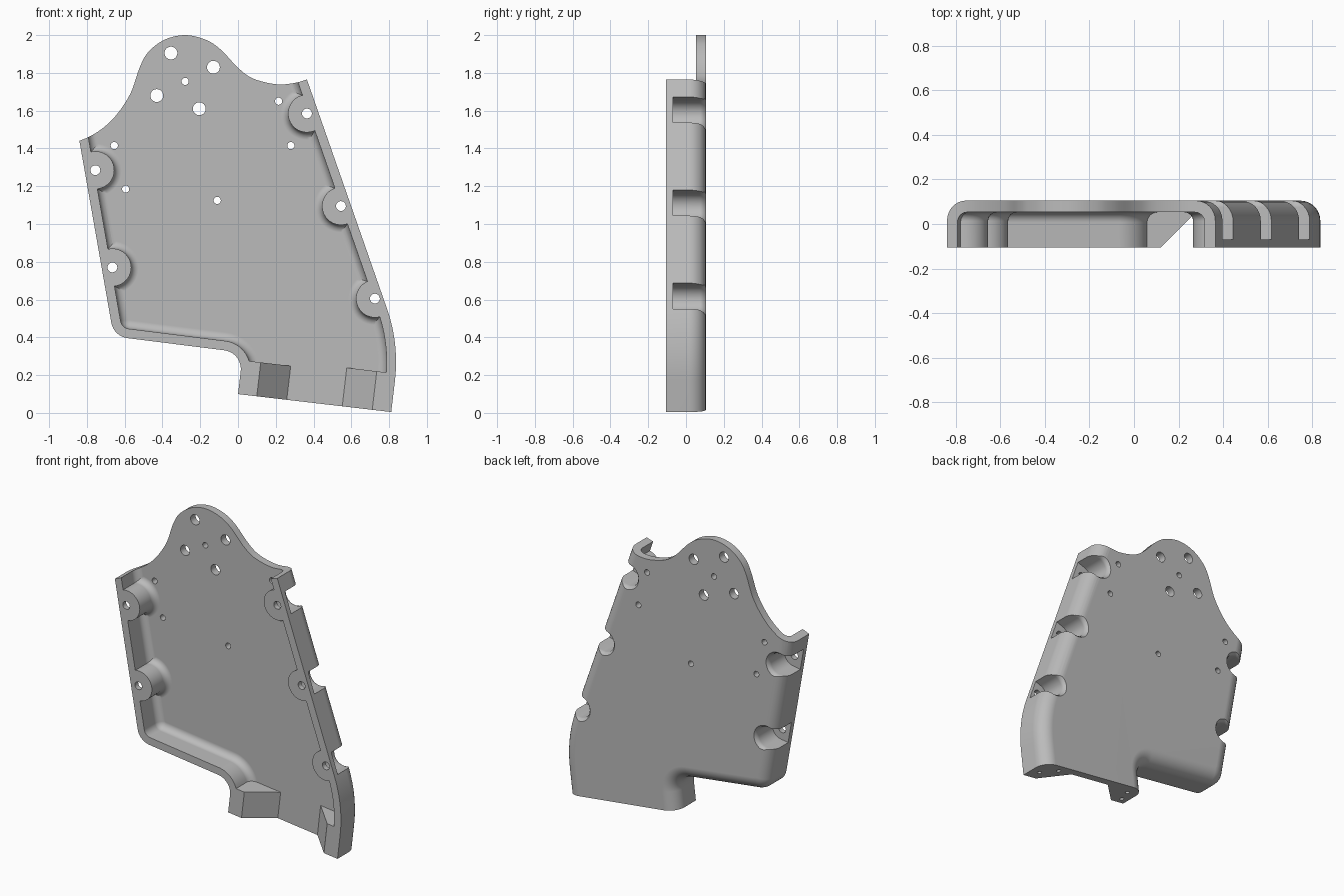
import bpy, bmesh, math
from mathutils import Vector, Matrix

old = bpy.data.objects.get("Cube")
if old:
    bpy.data.objects.remove(old, do_unlink=True)

FRONT, FLOOR, BACK = -0.105, 0.053, 0.105
WALL, FILLET = 0.05, 0.09

metal = bpy.data.materials.new("plain_grey")
metal.use_nodes = True
grey = (0.5, 0.5, 0.5, 1)
metal.diffuse_color = grey
metal.node_tree.nodes["Principled BSDF"].inputs["Base Color"].default_value = grey


def loft(name, layers):
    """Solid through rings of equal length; each layer is (y, [(x, z), ...])."""
    bm = bmesh.new()
    rings = [[bm.verts.new((p[0], y, p[1])) for p in ring] for y, ring in layers]
    for a, b in zip(rings, rings[1:]):
        for i in range(len(a)):
            j = (i + 1) % len(a)
            bm.faces.new((a[i], a[j], b[j], b[i]))
    bm.faces.new(rings[0])
    bm.faces.new(rings[-1])
    bmesh.ops.recalc_face_normals(bm, faces=bm.faces)
    mesh = bpy.data.meshes.new(name)
    bm.to_mesh(mesh)
    bm.free()
    mesh.materials.append(metal)
    ob = bpy.data.objects.new(name, mesh)
    bpy.context.collection.objects.link(ob)
    return ob


def combine(ob, other, operation="DIFFERENCE"):
    mod = ob.modifiers.new("cut", "BOOLEAN")
    mod.operation, mod.solver, mod.object = operation, "EXACT", other
    bpy.context.view_layer.objects.active = ob
    bpy.ops.object.modifier_apply(modifier=mod.name)
    bpy.data.objects.remove(other, do_unlink=True)


def rounded(corners, inset=0, steps=12):
    """Counter-clockwise polygon with rounded corners, offset inwards."""
    ring = []
    for i, (x, z, radius) in enumerate(corners):
        p = Vector((x, z))
        d1 = (p - Vector(corners[i - 1][:2])).normalized()
        d2 = (Vector(corners[(i + 1) % len(corners)][:2]) - p).normalized()
        n1, n2 = Vector((-d1.y, d1.x)), Vector((-d2.y, d2.x))
        side = 1 if d1.x * d2.y - d1.y * d2.x > 0 else -1
        turn = d1.angle(d2)
        r = max(radius - side * inset, 0.004)
        start = p + (n1 + n2) * inset / (1 + n1.dot(n2)) - d1 * r * math.tan(turn / 2)
        centre = start + n1 * r * side
        for k in range(steps + 1):
            ring.append(centre + Matrix.Rotation(side * turn * k / steps, 2) @ (start - centre))
    return ring


def circle(x, z, r, n=40):
    return [(x + r * math.cos(2 * math.pi * i / n), z + r * math.sin(2 * math.pi * i / n))
            for i in range(n)]


def spline(pts, steps=8):
    pts = [Vector(p) for p in pts]
    out = []
    for a, b, c, d in zip(pts, pts[1:], pts[2:], pts[3:]):
        for k in range(steps):
            t = k / steps
            out.append(b + (c - a) * t / 2 + (a * 2 - b * 5 + c * 4 - d) * t * t / 2
                       + (b * 3 - a - c * 3 + d) * t ** 3 / 2)
    return out


def fillet_layers(outline, y_end, base, radius, steps=8):
    """Layers of a quarter-round edge that ends flat at y_end."""
    layers = []
    for k in range(steps + 1):
        a = math.pi / 2 * k / steps
        layers.append((y_end - radius + radius * math.sin(a),
                       outline(base + radius * (1 - math.cos(a)))))
    return layers


# Side outline, running past the top and bottom trims: x, z, corner radius
side_corners = [(-0.658, 0.405, 0.1), (0.026, 0.319, 0.1), (-0.035, -0.2, 0),
                (0.787, -0.2, 0), (0.854, 0.365, 0.85), (0.213, 2.2, 0), (-0.973, 2.2, 0)]


def outline(inset):
    return rounded(side_corners, inset)


# Outer shell with rounded back edge
cover = loft("cover", [(FRONT, outline(0))] + fillet_layers(outline, BACK, 0, FILLET))

# Trim to the domed top and slanted bottom
top_edge = spline([(0.55, 1.84), (0.45, 1.80), (0.365, 1.765), (0.29, 1.745), (0.2, 1.74),
                   (0.08, 1.77), (0, 1.827), (-0.09, 1.922), (-0.17, 1.975), (-0.28, 2.0),
                   (-0.39, 1.975), (-0.475, 1.91), (-0.52, 1.83), (-0.57, 1.69),
                   (-0.65, 1.57), (-0.74, 1.49), (-0.84, 1.44), (-0.95, 1.41), (-1.05, 1.4)])
trim = [(-1.2, 0.24), (1.2, -0.041), (1.2, 1.8)] + top_edge + [(-1.2, 1.4)]
combine(cover, loft("trim", [(-0.5, trim), (0.5, trim)]), "INTERSECT")

# Hollow, with a rounded edge at its floor
cavity = loft("cavity", [(-0.3, outline(WALL))] + fillet_layers(outline, FLOOR, WALL, 0.045))

# Screw bosses: x, z and the direction their pockets open
right_out, left_out = Vector((0.944, 0.33)), Vector((-0.985, -0.173))
bosses = [(0.365, 1.585, right_out), (0.545, 1.095, right_out), (0.725, 0.605, right_out),
          (-0.755, 1.285, left_out), (-0.665, 0.77, left_out)]
for x, z, out in bosses:
    flare = fillet_layers(lambda r: circle(x, z, 0.1 + r), FLOOR, 0, 0.04)
    combine(cavity, loft("boss", [(-0.4, circle(x, z, 0.1))] + flare
                         + [(0.2, circle(x, z, 0.14))]))

# Feet with sloped inner faces, along the slanted bottom edge
along, up = Vector((0.993, -0.117)), Vector((0.117, 0.993))


def foot(start, sign, height):
    section = [(-0.2, -0.4), (0.1, -0.4), (0.1, FRONT), (0.26, FLOOR), (0.26, 0.2), (-0.2, 0.2)]
    ob = loft("foot", [(-0.2, section), (height, section)])
    for v in ob.data.vertices:
        u, h, y = v.co.x, v.co.y, v.co.z
        p = Vector(start) + along * u * sign + up * h
        v.co = (p.x, y, p.y)
    bm = bmesh.new()
    bm.from_mesh(ob.data)
    bmesh.ops.recalc_face_normals(bm, faces=bm.faces)
    bm.to_mesh(ob.data)
    bm.free()
    combine(cavity, ob)


foot((0, 0.1), 1, 0.18)
foot((0.81, 0.005), -1, 0.205)
combine(cover, cavity)

# Pockets behind the bosses, open to the sides
for x, z, out in bosses:
    def slot(r):
        a0 = math.atan2(out.y, out.x) + math.pi / 2
        arc = [Vector((x + r * math.cos(a0 + math.pi * i / 20),
                       z + r * math.sin(a0 + math.pi * i / 20))) for i in range(21)]
        return arc + [arc[-1] + out * 0.4, arc[0] + out * 0.4]
    combine(cover, loft("pocket", [(-0.07, slot(0.072)), (0.075, slot(0.072)),
                                   (0.092, slot(0.076)), (BACK, slot(0.088)),
                                   (0.2, slot(0.088))]))

# Round holes through the plate and bosses
big = [(-0.355, 1.905), (-0.13, 1.83), (-0.43, 1.68), (-0.205, 1.61)]
small = [(-0.28, 1.755), (0.215, 1.65), (0.28, 1.415), (-0.655, 1.415),
         (-0.595, 1.185), (-0.11, 1.125)]
holes = [(p, 0.034) for p in big] + [(p, 0.019) for p in small] + [(b[:2], 0.026) for b in bosses]
for (x, z), r in holes:
    ring = circle(x, z, r, 24)
    combine(cover, loft("hole", [(-0.4, ring), (0.4, ring)]))

# Screw holes in the underside of the feet
for u, y in [(0.05, -0.06), (0.08, 0.03), (0.75, -0.03), (0.66, 0.05)]:
    ring = circle(0, 0, 0.014, 16)
    drill = loft("drill", [(-0.1, ring), (0.1, ring)])
    base = Vector((0, 0.1)) + along * u
    for v in drill.data.vertices:
        p = base + along * v.co.x + up * v.co.y
        v.co = (p.x, y - v.co.z, p.y)
    combine(cover, drill)

# Smooth shading with crisp edges
bpy.ops.object.select_all(action="DESELECT")
cover.select_set(True)
bpy.context.view_layer.objects.active = cover
bpy.ops.object.shade_smooth_by_angle(angle=math.radians(30))
weighted = cover.modifiers.new("weighted_normals", "WEIGHTED_NORMAL")
weighted.keep_sharp = True
